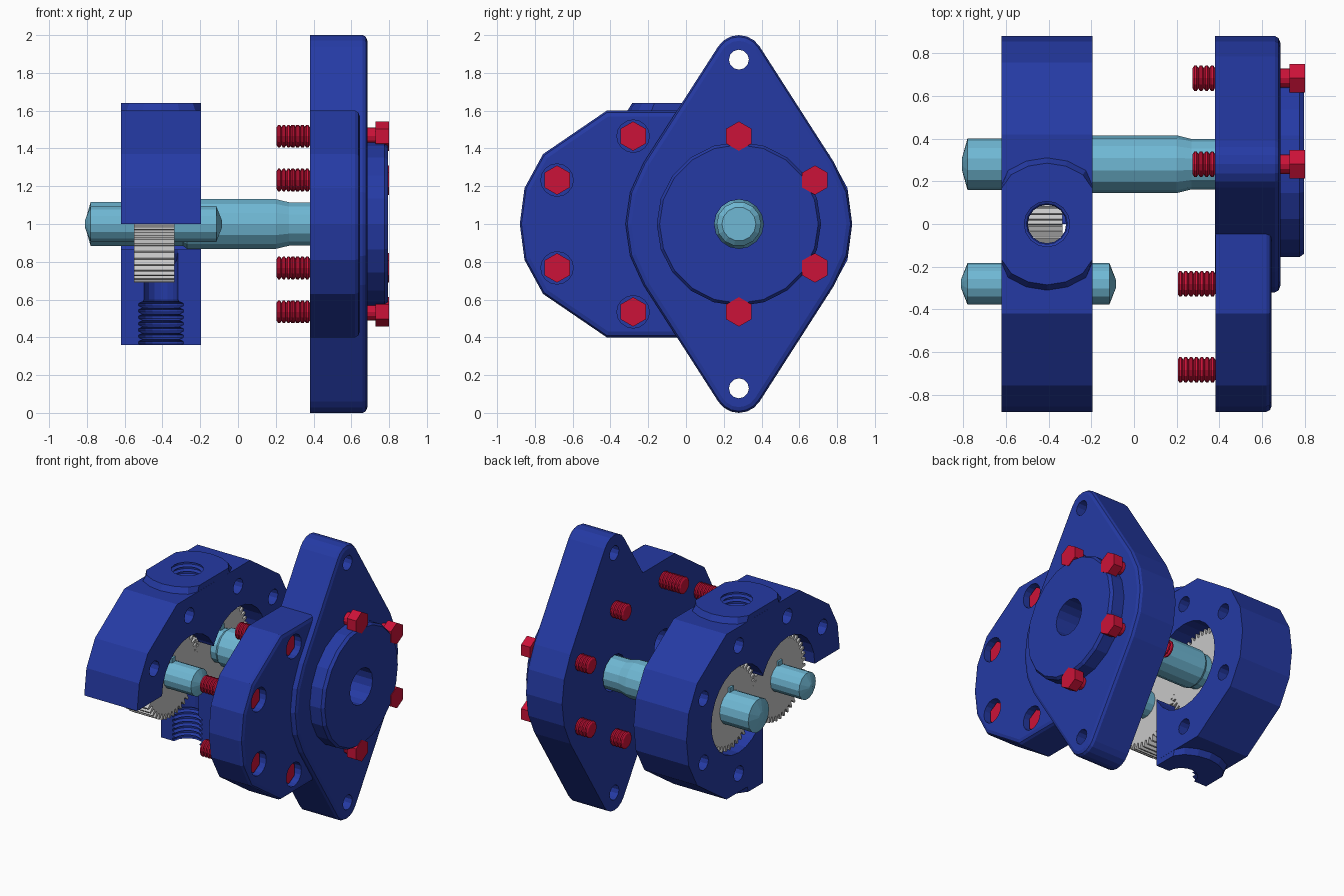
import bpy, bmesh
from math import sin, cos, pi, radians
from mathutils import Vector

if "Cube" in bpy.data.objects:
    bpy.data.objects.remove(bpy.data.objects["Cube"])


def material(name, rgb):
    m = bpy.data.materials.new(name)
    m.use_nodes = True
    m.diffuse_color = (*rgb, 1)
    m.node_tree.nodes["Principled BSDF"].inputs["Base Color"].default_value = (*rgb, 1)
    return m


BLUE = material("housing blue", (0.018, 0.042, 0.37))
RED = material("bolt red", (0.6, 0.006, 0.04))
CYAN = material("shaft light blue", (0.16, 0.48, 0.66))
GREY = material("gear grey", (0.58, 0.58, 0.58))


def loft(name, rings, mat):
    """Skin a list of equal-length point rings and cap both ends."""
    bm = bmesh.new()
    rows = [[bm.verts.new(p) for p in ring] for ring in rings]
    n = len(rows[0])
    for a, b in zip(rows, rows[1:]):
        for i in range(n):
            j = (i + 1) % n
            bm.faces.new((a[i], a[j], b[j], b[i]))
    bm.faces.new(rows[0])
    bm.faces.new(rows[-1])
    bmesh.ops.recalc_face_normals(bm, faces=bm.faces)
    me = bpy.data.meshes.new(name)
    bm.to_mesh(me)
    bm.free()
    me.materials.append(mat)
    ob = bpy.data.objects.new(name, me)
    bpy.context.collection.objects.link(ob)
    return ob


def arc(cy, cz, r, a0, a1, n):
    return [(cy + r * cos(a0 + (a1 - a0) * i / n), cz + r * sin(a0 + (a1 - a0) * i / n))
            for i in range(n + 1)]


def lathe_x(name, profile, y, z, mat, seg=16, phase=0.0):
    """Turned part along x from (x, radius) pairs."""
    return loft(name, [[(x, *p) for p in arc(y, z, r, phase, phase + 2 * pi, seg)[:-1]]
                       for x, r in profile], mat)


def lathe_z(name, profile, x, y, mat, seg=20, half=9):
    """Turned part along z from (z, radius) pairs, with x flattened at +-half."""
    return loft(name, [[(x + max(-half, min(half, u)), y + v, z)
                        for u, v in arc(0, 0, r, 0, 2 * pi, seg)[:-1]]
                       for z, r in profile], mat)


def prism(name, outline, layers, mat):
    """Extrude a (y, z) outline along x through (x, inset) layers."""
    pts = [Vector(p) for p in outline]
    n = len(pts)
    area = sum(pts[i - 1].x * pts[i].y - pts[i].x * pts[i - 1].y for i in range(n))
    s = 1 if area > 0 else -1
    shift = []
    for i in range(n):
        e1 = (pts[i] - pts[i - 1]).normalized()
        e2 = (pts[(i + 1) % n] - pts[i]).normalized()
        n1, n2 = Vector((-e1.y, e1.x)) * s, Vector((-e2.y, e2.x)) * s
        shift.append((n1 + n2) / (1 + n1.dot(n2)))
    return loft(name, [[(x, *(p + d * inset)) for p, d in zip(pts, shift)]
                       for x, inset in layers], mat)


def combine(ob, other, op):
    """Apply a boolean and delete the second object."""
    mod = ob.modifiers.new(op, 'BOOLEAN')
    mod.operation, mod.solver, mod.object = op, 'EXACT', other
    bpy.context.view_layer.update()
    me = bpy.data.meshes.new_from_object(ob.evaluated_get(bpy.context.evaluated_depsgraph_get()))
    ob.modifiers.clear()
    ob.data = me
    bpy.data.objects.remove(other)


def thread(start, end, r_in, r_out, turns):
    """Zigzag thread profile between two positions."""
    step = (end - start) / turns
    out = []
    for i in range(turns):
        a = start + i * step
        out += [(a, r_in), (a + step * 0.3, r_out), (a + step * 0.7, r_out)]
    return out + [(end, r_in)]


PITCH = 0.28          # gear axis offset from the centre
BOLT_R = 0.465        # bolt circle radius
bolts = [(s * (PITCH + BOLT_R * cos(radians(a))), 1 + BOLT_R * sin(radians(a)))
         for s in (1, -1) for a in (-90, -30, 30, 90)]

# Rounded six-sided side profile shared by the body and cover
upper = [(-0.42, 1.6), (-0.757, 1.37), (-0.855, 1.19)]
side = upper + [(-0.88, 1)] + [(y, 2 - z) for y, z in reversed(upper)]

# Gear body with port bosses, gear chamber, ports and bolt holes
X0, X1 = -0.62, -0.195
XM = (X0 + X1) / 2
body = prism("gear_body", side + [(-y, z) for y, z in reversed(side)], [(X0, 0), (X1, 0)], BLUE)
for s in (1, -1):
    boss = lathe_z("boss", [(1 + s * h, r) for h, r in ((0.5, 0.31), (0.6, 0.31), (0.64, 0.285))],
                   XM, 0, BLUE, half=0.212)
    combine(body, boss, 'UNION')
for s in (1, -1):
    combine(body, lathe_x("chamber", [(-0.8, 0.313), (0, 0.313)], s * PITCH, 1, BLUE, 24), 'DIFFERENCE')
for s in (1, -1):
    profile = [(0, 0.09), (0.4, 0.09)] + thread(0.41, 0.645, 0.095, 0.118, 7)
    port = lathe_z("port", [(1 + s * h, r) for h, r in profile], XM, 0, BLUE, 16)
    combine(body, port, 'DIFFERENCE')
for y, z in bolts:
    combine(body, lathe_x("hole", [(-0.8, 0.055), (0, 0.055)], y, z, BLUE, 12), 'DIFFERENCE')
# Cutaway quarter
cut = prism("cutaway", [(-1.1, 0), (0, 0), (0, 1), (-1.1, 1)], [(-0.9, 0), (0.1, 0)], BLUE)
combine(body, cut, 'DIFFERENCE')

# Cover with diamond flange and round pilot
C0 = 0.38
cover = prism("flange_cover",
              arc(PITCH, 1, 0.6, radians(-32.7), radians(32.7), 4)
              + arc(PITCH, 1.87, 0.13, radians(32.7), radians(147.3), 6)
              + arc(PITCH, 1, 0.6, radians(147.3), radians(212.7), 4)
              + arc(PITCH, 0.13, 0.13, radians(212.7), radians(327.3), 6),
              [(C0, 0), (0.66, 0), (0.677, 0.009), (0.685, 0.03)], BLUE)
lobe = prism("lobe", side + [(PITCH, 0.4), (PITCH, 1.6)],
             [(C0 + 0.001, 0), (0.62, 0), (0.637, 0.009), (0.645, 0.03)], BLUE)
combine(cover, lobe, 'UNION')
combine(cover, lathe_x("pilot", [(0.6, 0.435), (0.775, 0.435), (0.795, 0.42)], PITCH, 1, BLUE, 20), 'UNION')
combine(cover, lathe_x("bore", [(0.3, 0.13), (0.9, 0.13)], PITCH, 1, BLUE), 'DIFFERENCE')
combine(cover, lathe_x("pocket", [(0.3, 0.1), (0.56, 0.1)], -PITCH, 1, BLUE), 'DIFFERENCE')
for z in (0.13, 1.87):
    combine(cover, lathe_x("mount", [(0.3, 0.053), (0.9, 0.053)], PITCH, z, BLUE, 12), 'DIFFERENCE')
for y, z in bolts:
    if y < 0:
        combine(cover, lathe_x("recess", [(0.53, 0.086), (0.9, 0.086)], y, z, BLUE), 'DIFFERENCE')

# Hex bolts, recessed on the lobe and proud on the flange
for i, (y, z) in enumerate(bolts):
    tip, head, top = (0.275, 0.727, 0.8) if y > 0 else (0.205, 0.53, 0.605)
    shank = thread(tip, 0.405, 0.048, 0.06, 5 if y > 0 else 8) + [(head + 0.01, 0.045)]
    lathe_x(f"bolt_shank_{i + 1}", shank, y, z, RED, 12)
    lathe_x(f"bolt_head_{i + 1}", [(head, 0.078), (top, 0.078)], y, z, RED, 6, pi / 2)

# Shafts
lathe_x("drive_shaft", [(-0.805, 0.03), (-0.78, 0.12), (-0.29, 0.12), (-0.27, 0.135), (0.2, 0.135),
                        (0.27, 0.118), (0.4, 0.118), (0.425, 0.09)], PITCH, 1, CYAN, 14)
lathe_x("idler_shaft", [(-0.81, 0.02), (-0.78, 0.097), (-0.115, 0.097), (-0.085, 0.02)],
        -PITCH, 1, CYAN, 14)

# Meshing gears and their keys
TEETH = 44
for label, y, turn, key in (("drive", PITCH, 0, 0.15), ("idler", -PITCH, 0.5, 0.127)):
    outline = []
    for t in range(TEETH):
        for f, r in ((-0.36, 0.27), (-0.14, 0.31), (0.14, 0.31), (0.36, 0.27)):
            a = 2 * pi * (t + f + turn) / TEETH
            outline.append((y + r * cos(a), 1 + r * sin(a)))
    prism(label + "_gear", outline, [(-0.55, 0), (-0.335, 0)], GREY)
    prism(label + "_key", [(y - 0.022, 1), (y + 0.022, 1), (y + 0.022, 1 + key), (y - 0.022, 1 + key)],
          [(-0.565, 0), (-0.32, 0)], CYAN)
